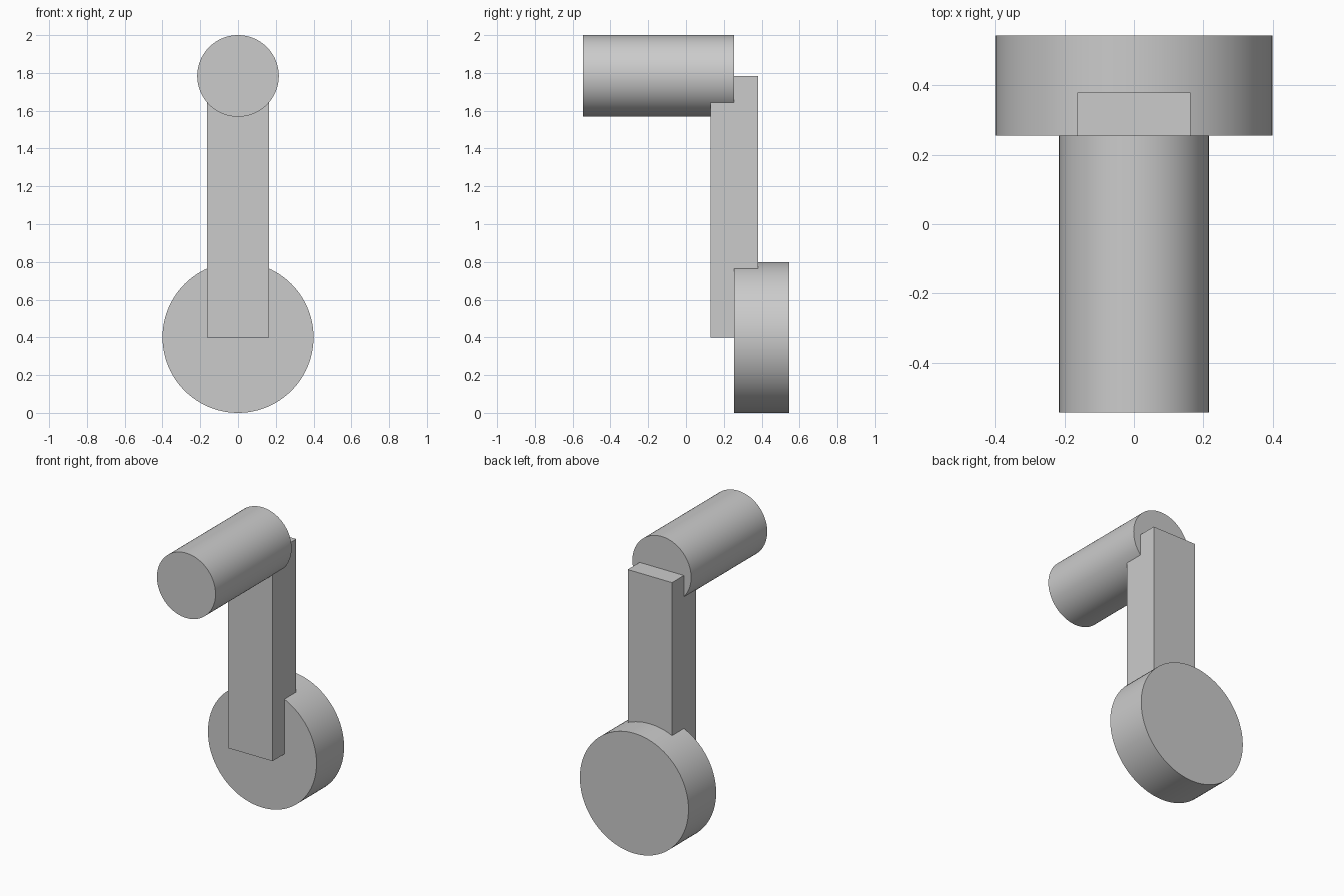
import bpy
from math import radians

default = bpy.data.objects.get("Cube")
if default:
    bpy.data.objects.remove(default, do_unlink=True)

grey = bpy.data.materials.new("plain grey")
grey.use_nodes = True
colour = (0.6, 0.6, 0.6, 1)
grey.diffuse_color = colour
grey.node_tree.nodes["Principled BSDF"].inputs["Base Color"].default_value = colour


def finish(name):
    obj = bpy.context.object
    obj.name = name
    obj.data.materials.append(grey)
    return obj


def round_part(name, radius, y0, y1, z):
    """Solid cylinder lying along y, smooth round its side."""
    bpy.ops.mesh.primitive_cylinder_add(
        vertices=96, radius=radius, depth=y1 - y0,
        location=(0, (y0 + y1) / 2, z), rotation=(radians(90), 0, 0))
    bpy.ops.object.transform_apply(location=False, rotation=True, scale=True)
    bpy.ops.object.shade_smooth_by_angle(angle=radians(30))
    return finish(name)


# Hub disc at the bottom and grip at the top
HUB_R, GRIP_R = 0.4, 0.216
grip_z = 2 - GRIP_R
round_part("hub_disc", HUB_R, 0.255, 0.545, HUB_R)
round_part("handle_grip", GRIP_R, -0.545, 0.255, grip_z)

# Flat arm joining the two centres
bpy.ops.mesh.primitive_cube_add(size=1, location=(0, 0.255, (HUB_R + grip_z) / 2))
arm = finish("crank_arm")
arm.scale = (0.326, 0.25, grip_z - HUB_R)
bpy.ops.object.transform_apply(location=False, rotation=False, scale=True)
